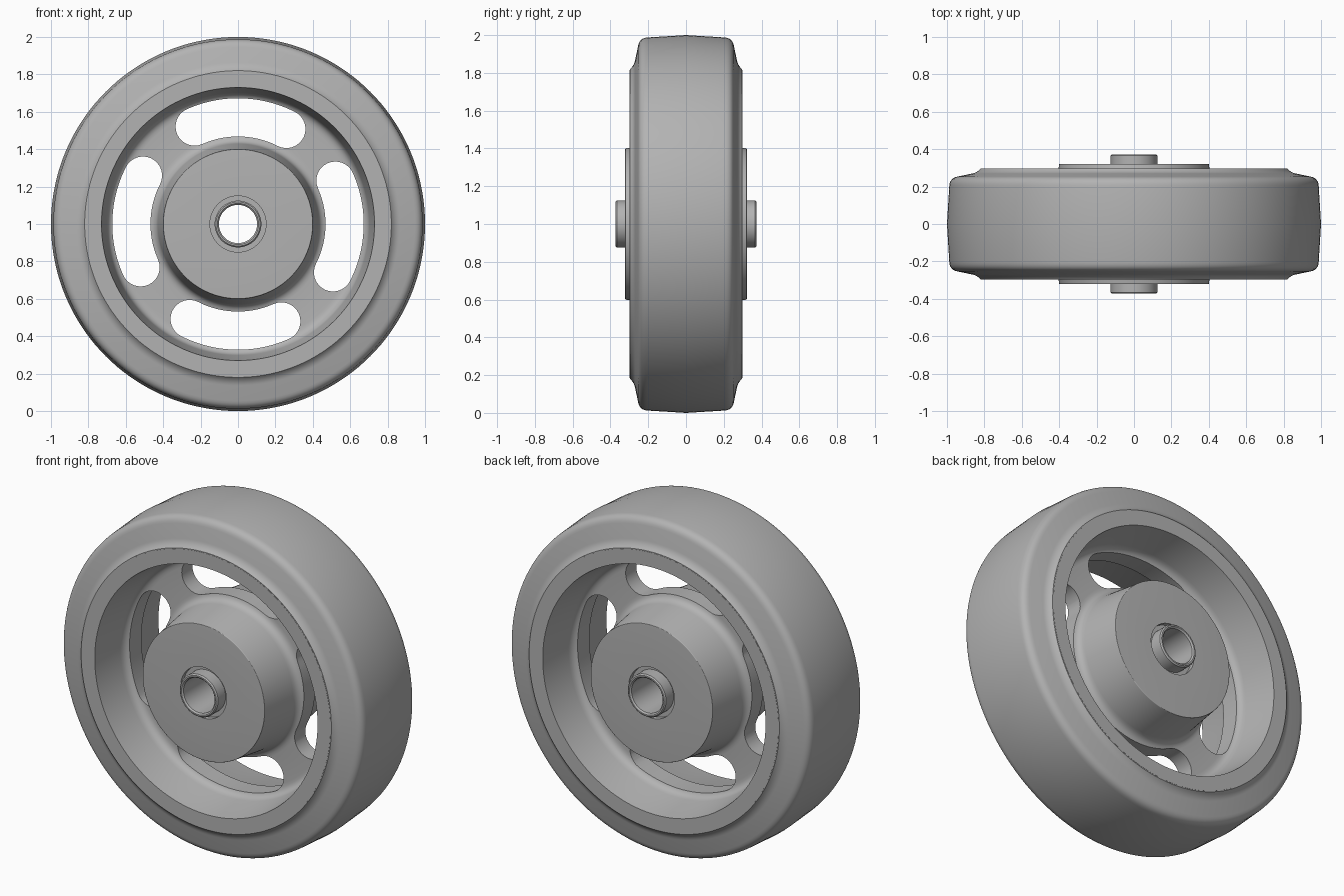
import bpy, bmesh, math
from mathutils import Vector, Matrix

cube = bpy.data.objects.get("Cube")
if cube:
    bpy.data.objects.remove(cube, do_unlink=True)

SEGMENTS = 144
CENTRE = Vector((0, 0, 1))

grey = bpy.data.materials.new("plain grey")
grey.use_nodes = True
grey.diffuse_color = (0.45, 0.45, 0.45, 1)
grey.node_tree.nodes["Principled BSDF"].inputs["Base Color"].default_value = grey.diffuse_color


def rounded(points, steps=6):
    """Turn (radius, y, fillet) corners into a smooth (radius, y) outline."""
    out = []
    for i, (r, y, fillet) in enumerate(points):
        p = Vector((r, y))
        if not fillet:
            out.append(p)
            continue
        before = Vector(points[i - 1][:2]) - p
        after = Vector(points[(i + 1) % len(points)][:2]) - p
        a, b = p + before.normalized() * fillet, p + after.normalized() * fillet
        for k in range(steps + 1):
            t = k / steps
            out.append(a * (1 - t) ** 2 + p * 2 * t * (1 - t) + b * t ** 2)
    return out


def make_object(name, bm):
    bmesh.ops.recalc_face_normals(bm, faces=bm.faces)
    mesh = bpy.data.meshes.new(name)
    bm.to_mesh(mesh)
    bm.free()
    mesh.materials.append(grey)
    obj = bpy.data.objects.new(name, mesh)
    obj.location = CENTRE
    bpy.context.collection.objects.link(obj)
    return obj


def lathe(name, half):
    """Spin a half outline, mirrored across the wheel's mid plane, round the y axis."""
    mirrored = [(r, -y, f) for r, y, f in reversed(half) if y > 0]
    outline = rounded(half + mirrored)
    bm = bmesh.new()
    rings = []
    for s in range(SEGMENTS):
        a = math.tau * s / SEGMENTS
        rings.append([bm.verts.new((p.x * math.cos(a), p.y, p.x * math.sin(a))) for p in outline])
    count = len(outline)
    for s in range(SEGMENTS):
        one, two = rings[s], rings[(s + 1) % SEGMENTS]
        for i in range(count):
            j = (i + 1) % count
            bm.faces.new((one[i], one[j], two[j], two[i]))
    return make_object(name, bm)


def arc_slot(name, middle, mid_angle, half_span, radius):
    """Curved slot with round ends, as a block running through the web."""
    path = []
    for side, r in ((1, middle + radius), (-1, middle - radius)):
        for k in range(25):
            a = mid_angle + side * half_span * (2 * k / 24 - 1)
            path.append(Vector((r * math.cos(a), 0, r * math.sin(a))))
        end = mid_angle + side * half_span
        hub = Vector((middle * math.cos(end), 0, middle * math.sin(end)))
        for k in range(1, 16):
            a = end + (0 if side > 0 else math.pi) + math.pi * k / 16
            path.append(hub + radius * Vector((math.cos(a), 0, math.sin(a))))
    bm = bmesh.new()
    face = bm.faces.new([bm.verts.new(p + Vector((0, -0.2, 0))) for p in path])
    extruded = bmesh.ops.extrude_face_region(bm, geom=[face])["geom"]
    top = [v for v in extruded if isinstance(v, bmesh.types.BMVert)]
    bmesh.ops.translate(bm, verts=top, vec=(0, 0.4, 0))
    cutter = make_object(name, bm)
    cutter.hide_render = True
    return cutter


def smooth(obj):
    bpy.ops.object.select_all(action="DESELECT")
    obj.select_set(True)
    bpy.context.view_layer.objects.active = obj
    bpy.ops.object.shade_smooth_by_angle(angle=math.radians(30))


# Tyre: slightly crowned tread, rounded shoulders and a flared foot
tyre = lathe("tyre", [
    (1.0, 0, 0), (0.985, 0.245, 0.04), (0.84, 0.275, 0.025),
    (0.82, 0.297, 0), (0.81, 0.297, 0)])

# Wheel body: rim, thin web and tapered hub with a shallow recess at the bore
body = lathe("wheel_body", [
    (0.815, 0.298, 0), (0.73, 0.298, 0), (0.695, 0.05, 0.05),
    (0.435, 0.05, 0.05), (0.40, 0.322, 0.004), (0.15, 0.322, 0),
    (0.15, 0.295, 0), (0.12, 0.295, 0)])

# Four curved slots through the web
for i in range(4):
    cutter = arc_slot("slot_cutter", 0.57, math.radians(90 * i - 1.5),
                      math.radians(25.5), 0.102)
    cut = body.modifiers.new("slot", "BOOLEAN")
    cut.operation = "DIFFERENCE"
    cut.solver = "EXACT"
    cut.object = cutter
    bpy.context.view_layer.objects.active = body
    bpy.ops.object.modifier_apply(modifier=cut.name)
    bpy.data.objects.remove(cutter, do_unlink=True)

# Axle sleeve: hollow tube poking out of both hub faces
sleeve = lathe("axle_sleeve", [
    (0.125, 0.365, 0), (0.118, 0.372, 0), (0.11, 0.372, 0), (0.102, 0.364, 0)])

for part in (tyre, body, sleeve):
    smooth(part)
